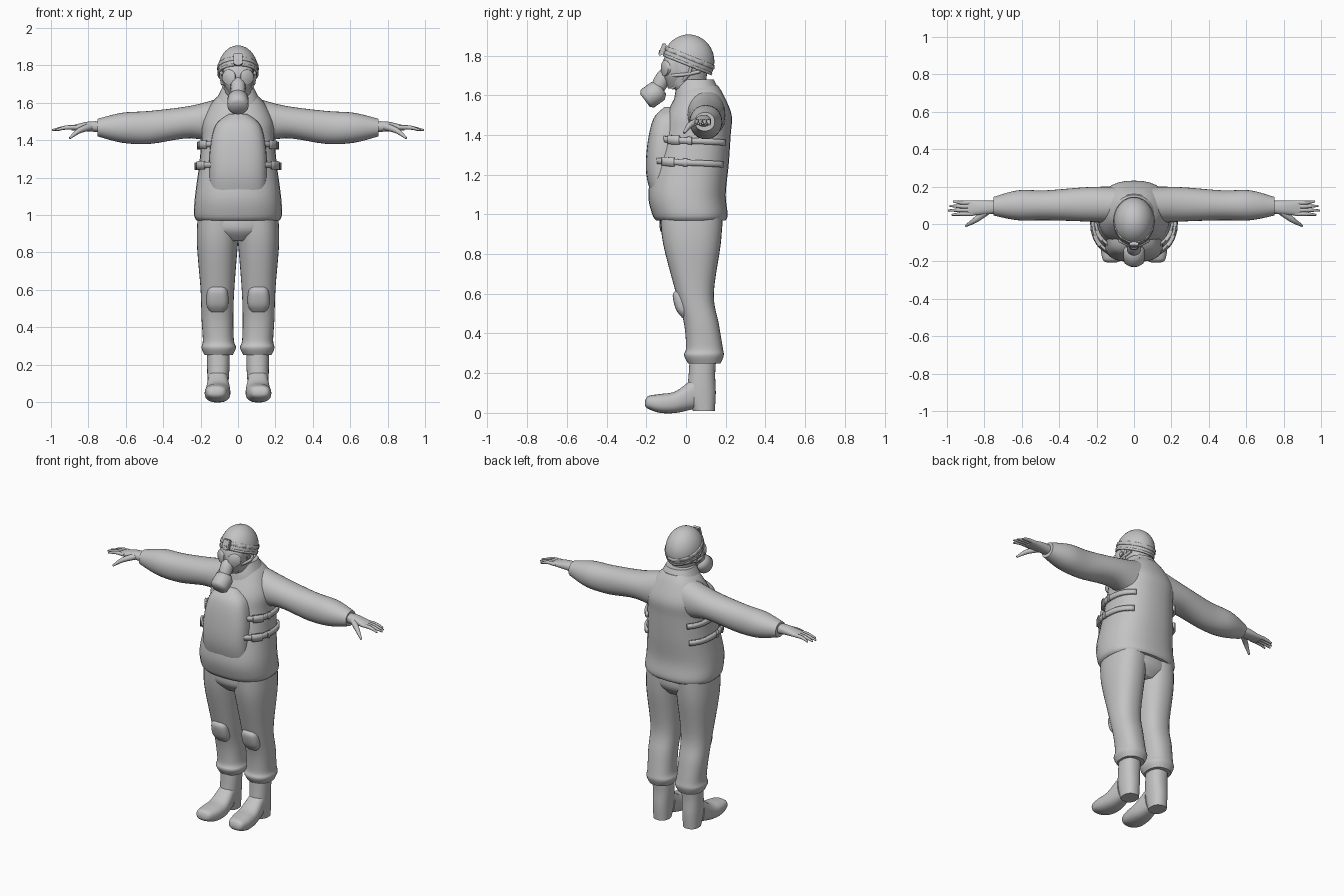
import bpy, bmesh, math
from mathutils import Vector, Matrix

if "Cube" in bpy.data.objects:
    bpy.data.objects.remove(bpy.data.objects["Cube"])

COLOUR = (0.55, 0.55, 0.55, 1)
grey = bpy.data.materials.new("plain_grey")
grey.use_nodes = True
grey.diffuse_color = COLOUR
grey.node_tree.nodes["Principled BSDF"].inputs["Base Color"].default_value = COLOUR


def finish(name, bm, mirror=False, thickness=0):
    """Turn a bmesh into a smooth, coloured object."""
    bmesh.ops.recalc_face_normals(bm, faces=bm.faces)
    mesh = bpy.data.meshes.new(name)
    bm.to_mesh(mesh)
    bm.free()
    mesh.shade_smooth()
    mesh.set_sharp_from_angle(angle=math.radians(50))
    mesh.materials.append(grey)
    obj = bpy.data.objects.new(name, mesh)
    bpy.context.scene.collection.objects.link(obj)
    if thickness:
        solidify = obj.modifiers.new("thickness", 'SOLIDIFY')
        solidify.thickness, solidify.offset = thickness, 0
    if mirror:
        obj.modifiers.new("mirror", 'MIRROR').use_mirror_merge = False


def smooth(rows, steps=5):
    """Add rows between the given ones along a smooth spline."""
    last = len(rows) - 1
    result = []
    for k in range(last):
        quad = zip(rows[max(k - 1, 0)], rows[k], rows[k + 1], rows[min(k + 2, last)])
        quad = list(quad)
        for step in range(steps):
            t = step / steps
            result.append([b + t * (c - a + t * (a + a - 5 * b + 4 * c - d
                           + t * (3 * (b - c) + d - a))) / 2 for a, b, c, d in quad])
    return result + [list(rows[last])]


def skin(name, loops, mirror):
    """Cover a list of point loops and close both ends."""
    bm = bmesh.new()
    loops = [[bm.verts.new(point) for point in loop] for loop in loops]
    for low, high in zip(loops, loops[1:]):
        for i in range(len(low)):
            bm.faces.new((low[i - 1], low[i], high[i], high[i - 1]))
    bm.faces.new(loops[0])
    bm.faces.new(loops[-1])
    finish(name, bm, mirror)


def rounded(centre_a, centre_b, size_a, size_b, angle, power):
    """Point on a rounded box outline."""
    c, s = math.cos(angle), math.sin(angle)
    return (centre_a + size_a * math.copysign(abs(c) ** (2 / power), c),
            centre_b + size_b * math.copysign(abs(s) ** (2 / power), s))


# Cross-sections: a position on an axis, then the centre and half sizes
def level(z, width, front, back, x=0):
    return z, x, (front + back) / 2, width, (back - front) / 2


def across(x, y, z, deep, tall):
    return x, y, z, deep, tall


def along(y, x, width, low, high):
    return y, x, (low + high) / 2, width, (high - low) / 2


def loft(name, axis, sections, power=2.3, mirror=False, sides=32):
    loops = []
    for t, *shape in smooth(sections):
        outline = [rounded(*shape, math.tau * i / sides, power) for i in range(sides)]
        loops.append([{'x': (t, a, b), 'y': (a, t, b), 'z': (a, b, t)}[axis]
                      for a, b in outline])
    skin(name, loops, mirror)


def tube(name, points, radii, mirror=False, sides=12, steps=4):
    rows = smooth([(*p, r) for p, r in zip(points, radii)], steps)
    path = [Vector(row[:3]) for row in rows]
    heading = Vector((0, 0, 1))
    turn = Matrix.Identity(3).to_quaternion()
    loops = []
    for k, row in enumerate(rows):
        direction = path[min(k + 1, len(path) - 1)] - path[max(k - 1, 0)]
        turn = heading.rotation_difference(direction) @ turn
        heading = direction
        spokes = [math.tau * i / sides for i in range(sides)]
        loops.append([path[k] + turn @ Vector((math.cos(a), math.sin(a), 0)) * row[3]
                      for a in spokes])
    skin(name, loops, mirror)


def block(name, centre, size, tilt, mirror=False):
    bm = bmesh.new()
    place = Matrix.Translation(centre) @ Matrix.Rotation(tilt, 4, 'X')
    bmesh.ops.create_cube(bm, size=1, matrix=place @ Matrix.Diagonal((*size, 1)))
    bmesh.ops.bevel(bm, geom=bm.edges[:], offset=min(size) / 5, segments=2, affect='EDGES')
    finish(name, bm, mirror)


# Jacket body, chest plate and collar
jacket = [level(z=.97, width=.22, front=-.15, back=.2),
          level(z=1, width=.235, front=-.17, back=.21),
          level(z=1.1, width=.23, front=-.19, back=.2),
          level(z=1.25, width=.21, front=-.165, back=.215),
          level(z=1.4, width=.195, front=-.125, back=.225),
          level(z=1.5, width=.19, front=-.1, back=.23),
          level(z=1.6, width=.14, front=-.05, back=.19),
          level(z=1.65, width=.09, front=-.03, back=.16)]
loft("jacket", 'z', jacket, power=2.4)
loft("chest_plate", 'z', [level(z=1.05, width=.15, front=-.16, back=0),
                          level(z=1.2, width=.155, front=-.2, back=0),
                          level(z=1.35, width=.15, front=-.195, back=0),
                          level(z=1.48, width=.12, front=-.165, back=0),
                          level(z=1.54, width=.05, front=-.11, back=0)], power=2.8)
loft("collar", 'z', [level(z=1.58, width=.135, front=-.06, back=.19),
                     level(z=1.63, width=.11, front=-.05, back=.165),
                     level(z=1.68, width=.085, front=-.03, back=.14)])


def strap(name, z, height, start, stop, lift):
    """Band that follows the jacket side between two angles."""
    bm = bmesh.new()
    _, x, y, wide, deep = min(smooth(jacket), key=lambda row: abs(row[0] - z))
    pairs = []
    for i in range(17):
        angle = math.radians(start + (stop - start) * i / 16)
        spot = rounded(x, y, wide + lift, deep + lift, angle, power=2.4)
        middle = z - angle / 100
        pairs.append([bm.verts.new((*spot, middle + side * height / 2)) for side in (-1, 1)])
    for (a, b), (c, d) in zip(pairs, pairs[1:]):
        bm.faces.new((a, c, d, b))
    finish(name, bm, mirror=True, thickness=.015)


# Side straps with buckles
for tag, z in ("upper", 1.37), ("lower", 1.26):
    strap(tag + "_straps", z, height=.03, start=-60, stop=50, lift=.01)
    strap(tag + "_buckles", z, height=.045, start=-40, stop=-20, lift=.016)
    strap(tag + "_strap_keepers", z, height=.04, start=-8, stop=-3, lift=.014)

# Sleeves
loft("sleeves", 'x', [across(x=.08, y=.1, z=1.5, deep=.1, tall=.13),
                      across(x=.25, y=.105, z=1.497, deep=.092, tall=.087),
                      across(x=.47, y=.1, z=1.468, deep=.08, tall=.088),
                      across(x=.62, y=.1, z=1.466, deep=.08, tall=.08),
                      across(x=.75, y=.095, z=1.467, deep=.05, tall=.047)],
     power=2.1, mirror=True)

# Hands
loft("palms", 'x', [across(x=.72, y=.09, z=1.47, deep=.033, tall=.03),
                    across(x=.8, y=.088, z=1.473, deep=.038, tall=.026),
                    across(x=.89, y=.084, z=1.465, deep=.04, tall=.013)], mirror=True)
for i, finger in enumerate(("index", "middle", "ring", "little")):
    y = .054 + i / 50
    tip = 1 - abs(i - 1.3) / 50
    tube(finger + "_fingers", [(.86, y, 1.468), (.92, y, 1.467), (tip, y * 1.2 - .016, 1.453)],
         radii=(.012, .011, .005), mirror=True, sides=8)
tube("thumbs", [(.79, .065, 1.472), (.85, .02, 1.45), (.9, -.01, 1.41)],
     radii=(.02, .015, .006), mirror=True, sides=8)

# Trousers with knee pads
loft("trouser_seat", 'z', [level(z=.86, width=.1, front=-.08, back=.14),
                           level(z=.92, width=.2, front=-.13, back=.18),
                           level(z=1, width=.21, front=-.13, back=.18)])
loft("trouser_legs", 'z', [level(z=1, x=.1, width=.115, front=-.13, back=.185),
                           level(z=.85, x=.11, width=.11, front=-.115, back=.175),
                           level(z=.6, x=.11, width=.09, front=-.05, back=.14),
                           level(z=.45, x=.11, width=.085, front=-.01, back=.165),
                           level(z=.33, x=.105, width=.083, front=0, back=.185),
                           level(z=.29, x=.103, width=.092, front=-.01, back=.19),
                           level(z=.25, x=.104, width=.075, front=.01, back=.175)],
     mirror=True)
loft("knee_pads", 'z', [level(z=.48, x=.11, width=.04, front=-.02, back=.05),
                        level(z=.52, x=.11, width=.058, front=-.05, back=.05),
                        level(z=.59, x=.11, width=.056, front=-.067, back=.05),
                        level(z=.62, x=.11, width=.04, front=-.05, back=.05)],
     power=3, mirror=True)

# Boots
loft("boot_shafts", 'z', [level(z=.01, x=.107, width=.05, front=.035, back=.145),
                          level(z=.1, x=.107, width=.056, front=.008, back=.15),
                          level(z=.2, x=.105, width=.06, front=.014, back=.147),
                          level(z=.3, x=.105, width=.06, front=.02, back=.155)], mirror=True)
loft("boot_feet", 'y', [along(y=-.206, x=.12, width=.025, low=.035, high=.06),
                        along(y=-.19, x=.117, width=.05, low=.02, high=.085),
                        along(y=-.13, x=.112, width=.066, low=0, high=.095),
                        along(y=-.05, x=.107, width=.066, low=0, high=.11),
                        along(y=.04, x=.107, width=.054, low=.02, high=.18)],
     power=2.5, mirror=True)

# Head
loft("head", 'z', [level(z=1.6, width=.06, front=-.02, back=.1),
                   level(z=1.66, width=.07, front=-.085, back=.1),
                   level(z=1.75, width=.086, front=-.1, back=.11),
                   level(z=1.84, width=.07, front=-.07, back=.1)])


def shell(name, grow, low, high, thickness=.01):
    """Slice of the helmet dome between two parallel sloping cuts."""
    bm = bmesh.new()
    scale = Matrix.Diagonal((.103 + grow, .125 + grow, .131 + grow, 1))
    bmesh.ops.create_uvsphere(bm, u_segments=40, v_segments=24, radius=1,
                              matrix=Matrix.Translation((0, .013, 1.77)) @ scale)
    for z, below in (low, True), (high, False):
        bmesh.ops.bisect_plane(bm, geom=bm.verts[:] + bm.edges[:] + bm.faces[:],
                               plane_co=(0, 0, z), plane_no=(0, .4, 1),
                               clear_inner=below, clear_outer=not below)
    finish(name, bm, thickness=thickness)


# Helmet with brim, band and front mount
shell("helmet", grow=0, low=1.757, high=2)
shell("helmet_brim", grow=.003, low=1.752, high=1.766)
shell("helmet_band", grow=.004, low=1.785, high=1.807)
block("helmet_mount", centre=(0, -.117, 1.833), size=(.05, .022, .06), tilt=-.35)
block("mount_clip", centre=(0, -.129, 1.815), size=(.03, .016, .03), tilt=-.2)

# Gas mask with lenses, snout, filter and straps
loft("mask_face", 'z', [level(z=1.635, width=.04, front=-.09, back=.02),
                        level(z=1.7, width=.075, front=-.118, back=.01),
                        level(z=1.76, width=.08, front=-.118, back=0),
                        level(z=1.8, width=.07, front=-.105, back=0)])
tube("mask_lenses", [(.034, -.078, 1.735), (.05, -.108, 1.737), (.052, -.112, 1.737)],
     radii=(.04, .04, .034), mirror=True, sides=24, steps=1)
tube("mask_snout", [(0, -.075, 1.73), (0, -.115, 1.685), (0, -.15, 1.62)],
     radii=(.03, .04, .034), sides=16)
tube("filter_canister", [(0, -.12, 1.636), (0, -.14, 1.622), (0, -.195, 1.583), (0, -.207, 1.574)],
     radii=(.035, .056, .056, .04), sides=24, steps=1)
tube("chin_straps", [(.088, .03, 1.77), (.083, .01, 1.7), (.03, -.07, 1.635)],
     radii=(.008, .008, .008), mirror=True, sides=8)
tube("mask_straps", [(.07, -.07, 1.7), (.086, 0, 1.705), (.08, .07, 1.72)],
     radii=(.009, .009, .009), mirror=True, sides=8)
block("mask_buckles", centre=(.083, -.015, 1.735), size=(.014, .03, .03), tilt=.3, mirror=True)
